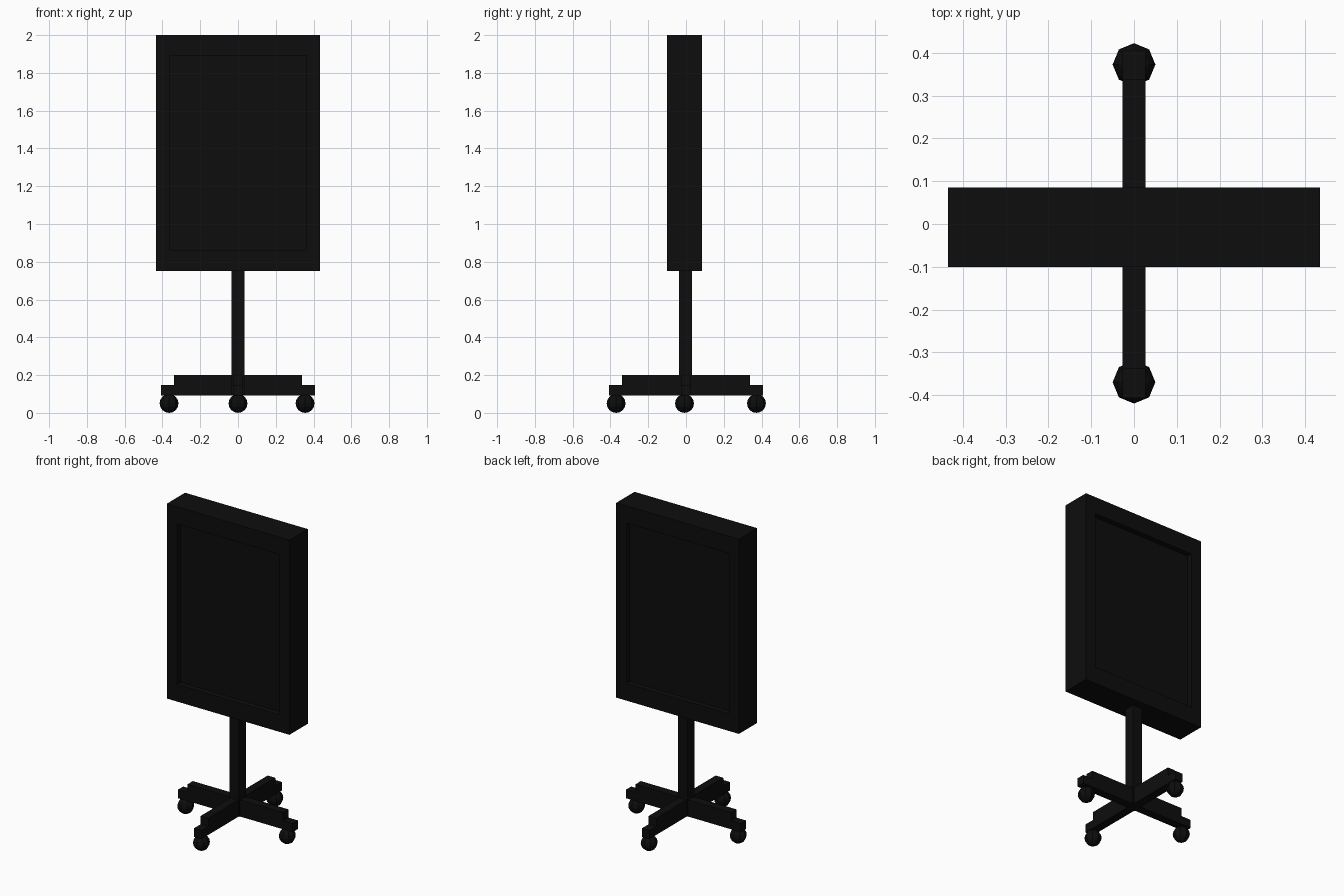
import bpy, bmesh
from math import pi
from mathutils import Matrix, Vector

if "Cube" in bpy.data.objects:
    bpy.data.objects.remove(bpy.data.objects["Cube"])

black = bpy.data.materials.new("matte_black")
black.diffuse_color = (0.004, 0.004, 0.004, 1)
black.use_nodes = True
black.node_tree.nodes["Principled BSDF"].inputs["Base Color"].default_value = black.diffuse_color


def finish(name, bm):
    mesh = bpy.data.meshes.new(name)
    bmesh.ops.recalc_face_normals(bm, faces=bm.faces[:])
    bm.to_mesh(mesh)
    bm.free()
    mesh.materials.append(black)
    obj = bpy.data.objects.new(name, mesh)
    bpy.context.collection.objects.link(obj)
    return obj


def box_mesh(lo, hi):
    lo, hi = Vector(lo), Vector(hi)
    bm = bmesh.new()
    bmesh.ops.create_cube(bm, size=1)
    bmesh.ops.scale(bm, vec=hi - lo, verts=bm.verts)
    bmesh.ops.translate(bm, vec=(lo + hi) / 2, verts=bm.verts)
    return bm


# Display board with a recessed panel on the front and the back
INSET_X, INSET_Z, DEPTH = 0.072, 0.11, 0.035
W, Z0, Z1 = 0.435, 0.752, 2.0
bm = box_mesh((-W, -0.10, Z0), (W, 0.085, Z1))
bm.normal_update()
mid = (Z0 + Z1) / 2
for face in [f for f in bm.faces if abs(f.normal.y) > 0.9]:
    n = face.normal.copy()
    # frame border, then the recess walls
    bmesh.ops.inset_individual(bm, faces=[face], thickness=0.01)
    for v in face.verts:
        v.co.x = (W - INSET_X) * (1 if v.co.x > 0 else -1)
        v.co.z = Z1 - INSET_Z if v.co.z > mid else Z0 + INSET_Z
    new = bmesh.ops.extrude_discrete_faces(bm, faces=[face])["faces"][0]
    bmesh.ops.translate(bm, vec=-n * DEPTH, verts=new.verts)
finish("display_board", bm)

# Square post
finish("post", box_mesh((-0.034, -0.036, 0.095), (0.034, 0.032, 0.78)))

# Crossed feet: stepped side profile extruded across the width
profile = [(-0.407, 0.093), (0.407, 0.093), (0.407, 0.147), (0.339, 0.147),
           (0.339, 0.2), (-0.339, 0.2), (-0.339, 0.147), (-0.407, 0.147)]
for name, angle in (("side_foot_bar", 0), ("front_back_foot_bar", pi / 2)):
    bm = bmesh.new()
    face = bm.faces.new([bm.verts.new((x, -0.027, z)) for x, z in profile])
    ext = bmesh.ops.extrude_face_region(bm, geom=[face])["geom"]
    verts = [v for v in ext if isinstance(v, bmesh.types.BMVert)]
    bmesh.ops.translate(bm, vec=(0, 0.054, 0), verts=verts)
    bmesh.ops.rotate(bm, matrix=Matrix.Rotation(angle, 3, 'Z'), verts=bm.verts)
    finish(name, bm)

# Ball castors
for name, x, y in (("left_castor", -0.365, -0.008), ("right_castor", 0.355, -0.008),
                   ("front_castor", 0, -0.37), ("back_castor", 0, 0.373)):
    bm = bmesh.new()
    bmesh.ops.create_uvsphere(bm, u_segments=8, v_segments=8, radius=0.05)
    bmesh.ops.translate(bm, vec=(x, y, 0.05), verts=bm.verts)
    finish(name, bm)
